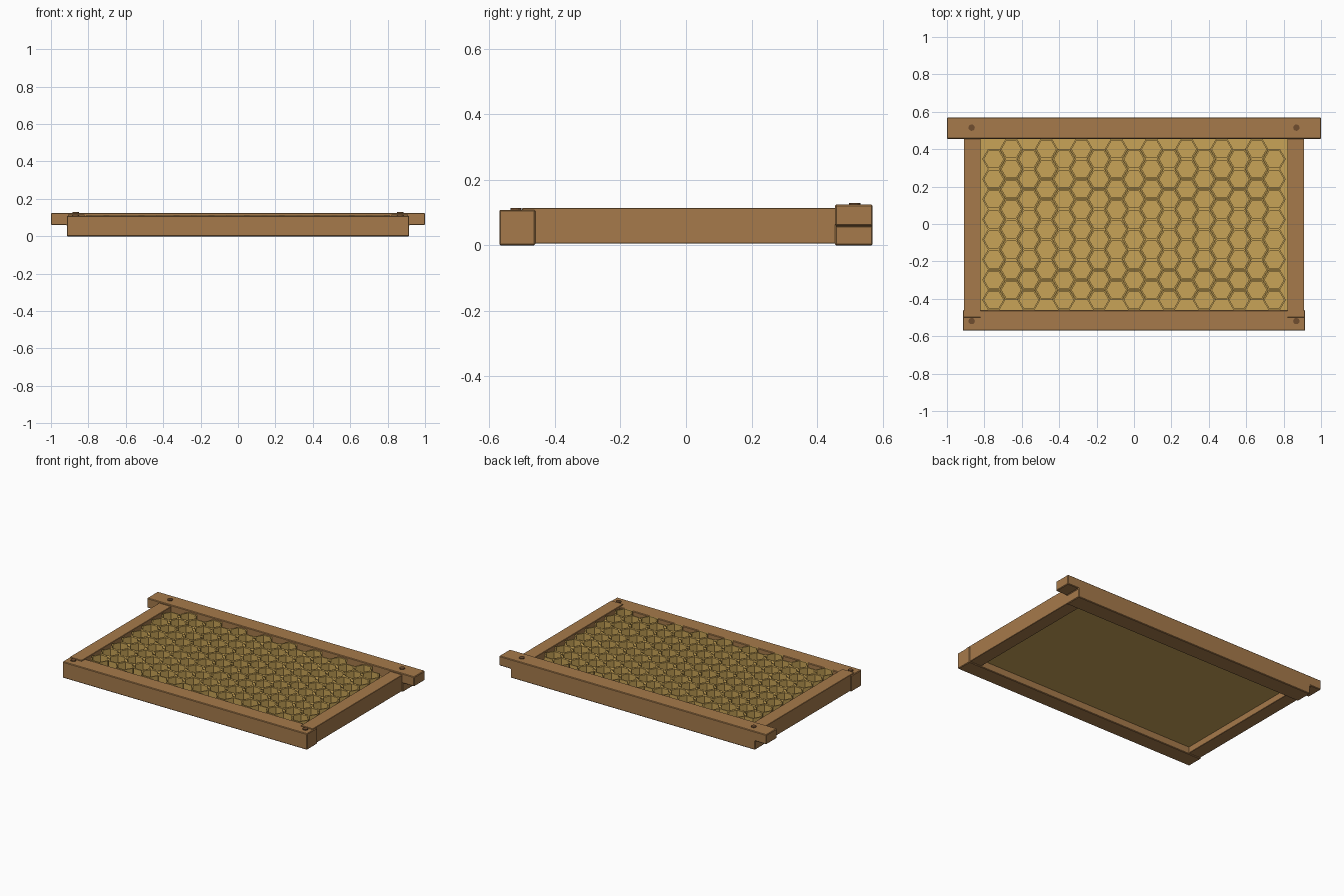
import bpy, bmesh, math

if "Cube" in bpy.data.objects:
    bpy.data.objects.remove(bpy.data.objects["Cube"])


def material(name, rgb):
    m = bpy.data.materials.new(name)
    m.diffuse_color = (*rgb, 1)
    m.use_nodes = True
    m.node_tree.nodes["Principled BSDF"].inputs["Base Color"].default_value = m.diffuse_color
    return m


WOOD = material("wood", (0.38, 0.195, 0.07))
WAX = material("wax", (0.58, 0.37, 0.095))
NAIL = material("nail", (0.16, 0.075, 0.028))


def finish(name, bm, mat, bevel=0):
    bmesh.ops.recalc_face_normals(bm, faces=bm.faces[:])
    me = bpy.data.meshes.new(name)
    bm.to_mesh(me)
    bm.free()
    me.materials.append(mat)
    ob = bpy.data.objects.new(name, me)
    bpy.context.collection.objects.link(ob)
    if bevel:
        mod = ob.modifiers.new("soft_edges", 'BEVEL')
        mod.width = bevel
        mod.segments = 1
    return ob


def prism_y(name, profile, y0, y1, mat, bevel=0):
    """Extrude an x-z profile from y0 to y1."""
    bm = bmesh.new()
    f = bm.faces.new([bm.verts.new((x, y0, z)) for x, z in profile])
    g = bmesh.ops.extrude_face_region(bm, geom=[f])
    vs = [v for v in g['geom'] if isinstance(v, bmesh.types.BMVert)]
    bmesh.ops.translate(bm, verts=vs, vec=(0, y1 - y0, 0))
    return finish(name, bm, mat, bevel)


def rect(x0, x1, z0, z1):
    return [(x0, z0), (x1, z0), (x1, z1), (x0, z1)]


# Top bar with hanging lugs, bottom bar
half = [(0.915, 0), (0.915, 0.06), (1.0, 0.06), (1.0, 0.125)]
prism_y("top_bar", half + [(-x, z) for x, z in reversed(half)], 0.455, 0.57, WOOD, 0.004)
prism_y("bottom_bar", rect(-0.915, 0.915, 0, 0.109), -0.57, -0.46, WOOD, 0.004)

# Side bars and nails
for side, s in (("left", -1), ("right", 1)):
    prism_y(side + "_side_bar", rect(s * 0.865 - 0.045, s * 0.865 + 0.045, 0.006, 0.115),
            -0.5, 0.47, WOOD, 0.002)
    for end, y, z in (("top", 0.515, 0.13), ("bottom", -0.519, 0.115)):
        bm = bmesh.new()
        bmesh.ops.create_cone(bm, cap_ends=True, segments=16, radius1=0.017,
                              radius2=0.017, depth=0.02)
        bmesh.ops.translate(bm, verts=bm.verts[:], vec=(s * 0.868, y, z - 0.01))
        finish(f"{side}_{end}_nail", bm, NAIL)

# Wax foundation sheet
SHEET_TOP, CELL_TOP = 0.065, 0.112
prism_y("foundation_sheet", rect(-0.825, 0.825, 0.048, SHEET_TOP), -0.465, 0.46, WAX)

# Honeycomb cells: staggered columns of open hexagonal rings
R, COLS, ROWS = 0.0625, 17, 8
pitch = R * math.sqrt(3) * 0.993
bm = bmesh.new()
for c in range(COLS):
    cx = (c - (COLS - 1) / 2) * R * 1.5
    top = 0.347 if c % 2 == 0 else 0.347 + pitch / 2
    for r in range(ROWS):
        cy = top - r * pitch

        def loop(radius, z):
            return [bm.verts.new((cx + radius * math.cos(k * math.pi / 3),
                                  cy + radius * math.sin(k * math.pi / 3), z))
                    for k in range(6)]
        rings = [loop(0.0615, SHEET_TOP - 0.002), loop(0.0615, CELL_TOP),
                 loop(0.052, CELL_TOP), loop(0.052, SHEET_TOP - 0.002)]
        for i in range(4):
            a, b = rings[i], rings[(i + 1) % 4]
            for k in range(6):
                n = (k + 1) % 6
                bm.faces.new((a[k], a[n], b[n], b[k]))
finish("honeycomb_cells", bm, WAX)
